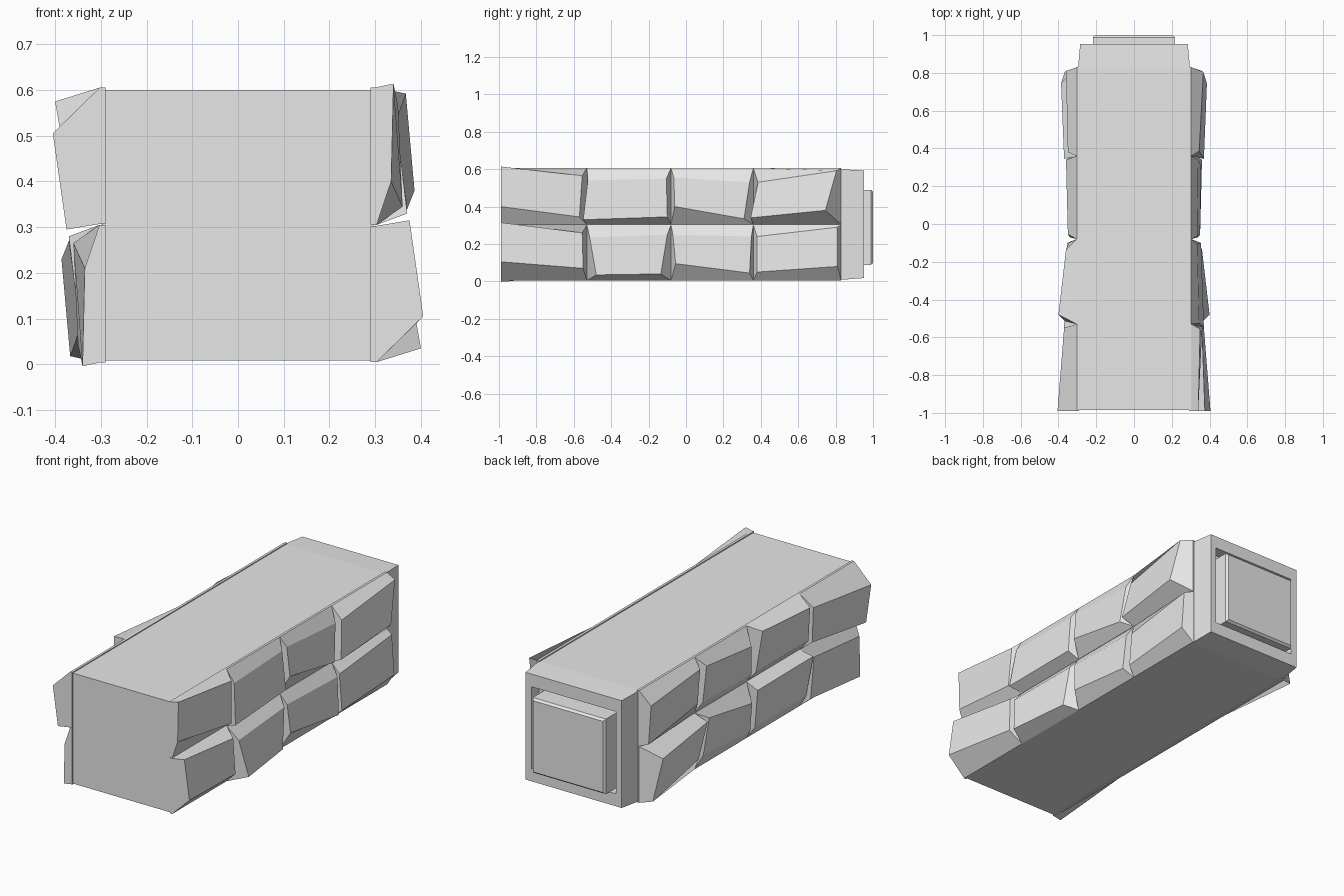
import bpy, bmesh
from mathutils import Matrix

cube = bpy.data.objects.get("Cube")
if cube:
    bpy.data.objects.remove(cube, do_unlink=True)

grey = bpy.data.materials.new("stone grey")
grey.use_nodes = True
colour = (0.8, 0.8, 0.8, 1)
grey.diffuse_color = colour
grey.node_tree.nodes["Principled BSDF"].inputs["Base Color"].default_value = colour


def finish(name, bm):
    bmesh.ops.recalc_face_normals(bm, faces=bm.faces)
    mesh = bpy.data.meshes.new(name)
    bm.to_mesh(mesh)
    bm.free()
    mesh.materials.append(grey)
    obj = bpy.data.objects.new(name, mesh)
    bpy.context.collection.objects.link(obj)
    return obj


def loft(bm, rings):
    """Join four-cornered rings into a closed block; returns the last cap."""
    rings = [[bm.verts.new(p) for p in ring] for ring in rings]
    for a, b in zip(rings, rings[1:]):
        for i in range(4):
            j = (i + 1) % 4
            bm.faces.new((a[i], a[j], b[j], b[i]))
    bm.faces.new(rings[0])
    return bm.faces.new(rings[-1])


def ring(half, y, low, high):
    return [(-half, y, low), (half, y, low), (half, y, high), (-half, y, high)]


# Core block: straight body, tapered rear collar and a recessed rear socket
bm = bmesh.new()
loft(bm, [ring(0.297, -0.985, 0.008, 0.6), ring(0.297, 0.82, 0.008, 0.6),
          ring(0.285, 0.952, 0.018, 0.593), ring(0.25, 0.952, 0.085, 0.525),
          ring(0.25, 0.89, 0.085, 0.525)])
finish("core_block", bm)

# Rear plug with chamfered rim
bm = bmesh.new()
loft(bm, [ring(0.217, 0.885, 0.088, 0.49), ring(0.217, 0.988, 0.088, 0.49),
          ring(0.207, 1.0, 0.098, 0.48)])
finish("rear_plug", bm)

# Stones: outer corners as (x, y, z), from top front round to bottom front
joints = [-0.99, -0.53, -0.08, 0.36, 0.83]
rows = {
    "lower": (0.005, 0.303, [
        [(.375, -.99, .315), (.36, -.555, .26), (.37, -.55, .07), (.405, -.99, .105)],
        [(.365, -.515, .235), (.345, -.10, .25), (.36, -.135, .04), (.40, -.48, .035)],
        [(.34, -.07, .25), (.345, .35, .24), (.36, .34, .045), (.35, -.055, .095)],
        [(.335, .38, .24), (.345, .81, .29), (.36, .81, .08), (.35, .38, .05)]]),
    "upper": (0.305, 0.606, [
        [(.34, -.99, .614), (.35, -.555, .565), (.36, -.57, .345), (.335, -.99, .40)],
        [(.345, -.525, .54), (.335, -.105, .55), (.355, -.10, .345), (.37, -.55, .33)],
        [(.335, -.065, .555), (.34, .34, .53), (.355, .31, .335), (.35, -.06, .40)],
        [(.345, .385, .53), (.367, .805, .592), (.386, .745, .38), (.37, .345, .34)]]),
}
# The second side is the first turned half a turn about the long axis
half_turn = (Matrix.Translation((0, 0, 0.61))
             @ Matrix.Diagonal((-1, 1, -1, 1)))
for side in ("left", "right"):
    for row, (low, high, stones) in rows.items():
        for n, outer in enumerate(stones):
            a, b = joints[n], joints[n + 1]
            bm = bmesh.new()
            loft(bm, [[(x, a, high), (x, b, high), (x, b, low), (x, a, low)]
                      for x in (0.29, 0.303)] + [outer])
            if side == "right":
                bm.transform(half_turn)
            finish(f"{side}_{row}_stone_{n + 1}", bm)
